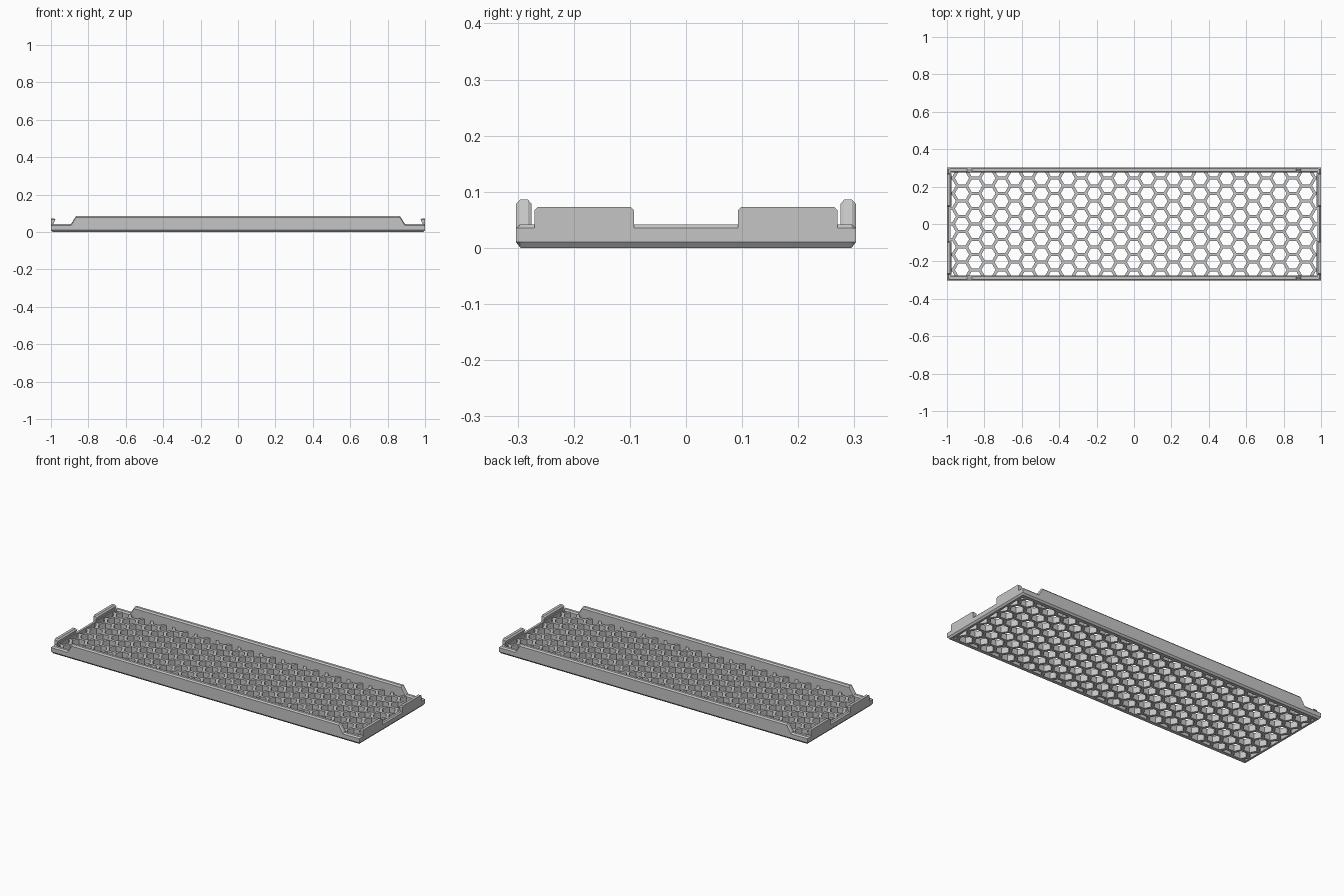
import bpy, bmesh, math
from mathutils import Matrix

if "Cube" in bpy.data.objects:
    bpy.data.objects.remove(bpy.data.objects["Cube"])

GREY = (0.56, 0.56, 0.56, 1)
mat = bpy.data.materials.new("mid_grey")
mat.use_nodes = True
mat.diffuse_color = GREY
mat.node_tree.nodes["Principled BSDF"].inputs["Base Color"].default_value = GREY


def finish(name, bm):
    bmesh.ops.recalc_face_normals(bm, faces=bm.faces[:])
    mesh = bpy.data.meshes.new(name)
    bm.to_mesh(mesh)
    bm.free()
    mesh.materials.append(mat)
    obj = bpy.data.objects.new(name, mesh)
    bpy.context.collection.objects.link(obj)
    return obj


def loft(name, sections):
    """Skin matching closed sections and cap both ends."""
    bm = bmesh.new()
    rings = [[bm.verts.new(p) for p in s] for s in sections]
    n = len(rings[0])
    for a, b in zip(rings, rings[1:]):
        for i in range(n):
            j = (i + 1) % n
            bm.faces.new((a[i], a[j], b[j], b[i]))
    bm.faces.new(rings[0])
    bm.faces.new(rings[-1])
    return finish(name, bm)


HALF_L, HALF_W = 1.0, 0.303
LOW, HIGH, TAB = 0.042, 0.086, 0.073
BEVEL = 0.008


# Long side walls: low near the corners, sloping up to a tall bevelled middle
def wall_section(x, top, side):
    profile = [(0.295, 0), (HALF_W, 0.01), (HALF_W, top - BEVEL), (0.296, top),
               (0.282, top), (0.275, top - BEVEL), (0.275, 0)]
    return [(x, side * y, z) for y, z in profile]


rise = [(0.985, LOW), (0.893, LOW), (0.865, HIGH)]
stations = [(-x, top) for x, top in rise] + rise[::-1]
for label, side in (("front", -1), ("back", 1)):
    loft(label + "_wall", [wall_section(x, top, side) for x, top in stations])

# Short end rails with chamfered corners, each with two snap tabs lipped inward
rail = [(0.992, 0), (HALF_L, 0.01), (HALF_L, 0.035), (0.993, LOW), (0.98, LOW), (0.98, 0)]
tab = [(HALF_L, 0.03), (HALF_L, TAB), (0.984, TAB), (0.976, 0.065), (0.986, 0.046), (0.986, 0.03)]
for label, side in (("left", 1), ("right", -1)):
    sections = []
    for y, low, high in ((-HALF_W, 0.01, 0.035), (-0.295, 0, LOW),
                         (0.295, 0, LOW), (HALF_W, 0.01, 0.035)):
        sections.append([(side * x, y, min(max(z, low), high)) for x, z in rail])
    loft(label + "_end_rail", sections)
    for place, way in (("front", -1), ("back", 1)):
        sections = []
        for y, trim in ((0.093, 0.006), (0.099, 0), (0.264, 0), (0.27, 0.006)):
            sections.append([(side * x, way * y, min(z, TAB - trim)) for x, z in tab])
        loft(f"{label}_{place}_tab", sections)

# Floor plate pierced by a honeycomb whose cells point along the length
DEPTH, PITCH, WEB = 0.035, 0.0817, 0.016
bm = bmesh.new()
bmesh.ops.create_cube(bm, size=1, matrix=Matrix.Translation((0, 0, DEPTH / 2))
                      @ Matrix.Diagonal((1.976, 0.566, DEPTH, 1)))
grille = finish("honeycomb_floor", bm)

bm = bmesh.new()
radius = (PITCH - WEB) / math.sqrt(3)
for col in range(-14, 15):
    for row in range(-4, 5):
        x = col * PITCH * math.sqrt(3) / 2
        y = (row + ((col + 1) % 2) / 2) * PITCH
        if abs(y) < HALF_W:
            cell = bmesh.ops.create_circle(bm, cap_ends=True, segments=6, radius=radius,
                                           matrix=Matrix.Translation((x, y, -0.1))
                                           @ Matrix.Rotation(math.pi / 2, 4, "Z"))
            face = cell["verts"][0].link_faces[0]
            top = bmesh.ops.extrude_face_region(bm, geom=[face], use_keep_orig=True)
            moved = [v for v in top["geom"] if isinstance(v, bmesh.types.BMVert)]
            bmesh.ops.translate(bm, verts=moved, vec=(0, 0, 0.2))
cutter = finish("hexagon_cutter", bm)
cutter.hide_render = True

cut = grille.modifiers.new("honeycomb", "BOOLEAN")
cut.operation = "DIFFERENCE"
cut.solver = "EXACT"
cut.object = cutter
bpy.context.view_layer.objects.active = grille
bpy.ops.object.modifier_apply(modifier=cut.name)
bpy.data.objects.remove(cutter)
